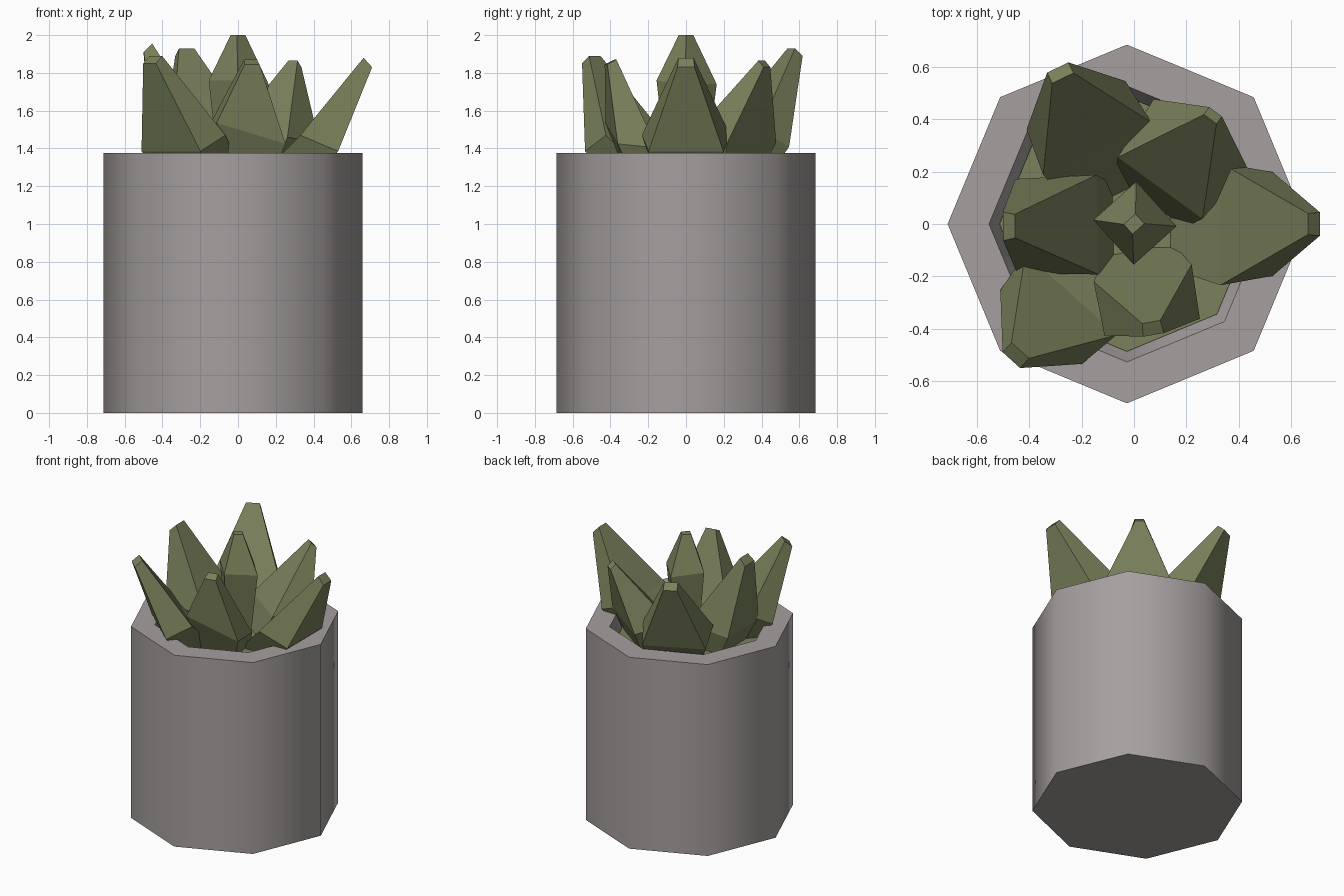
import bpy, bmesh, math

if "Cube" in bpy.data.objects:
    bpy.data.objects.remove(bpy.data.objects["Cube"])

def material(name, rgb):
    m = bpy.data.materials.new(name)
    m.diffuse_color = (*rgb, 1)
    m.use_nodes = True
    m.node_tree.nodes["Principled BSDF"].inputs["Base Color"].default_value = m.diffuse_color
    return m

GREY = material("stone grey", (0.38, 0.35, 0.345))
GREEN = material("succulent green", (0.195, 0.22, 0.105))

def loft(name, loops, mat):
    """Skin a list of equal-length loops and cap both ends."""
    bm = bmesh.new()
    rings = [[bm.verts.new(p) for p in loop] for loop in loops]
    n = len(rings[0])
    for a, b in zip(rings, rings[1:]):
        for i in range(n):
            j = (i + 1) % n
            bm.faces.new((a[i], a[j], b[j], b[i]))
    bm.faces.new(rings[0][::-1])
    bm.faces.new(rings[-1])
    bmesh.ops.recalc_face_normals(bm, faces=bm.faces)
    me = bpy.data.meshes.new(name)
    bm.to_mesh(me)
    bm.free()
    me.materials.append(mat)
    ob = bpy.data.objects.new(name, me)
    bpy.context.collection.objects.link(ob)
    return ob

CX, SIDES = -0.027, 8

def ring(r, z):
    return [(CX + r * math.cos(math.tau * i / SIDES),
             r * math.sin(math.tau * i / SIDES), z) for i in range(SIDES)]

# Octagonal pot with a shallow tapered recess
pot = loft("pot", [ring(0.685, 0), ring(0.685, 1.375),
                   ring(0.527, 1.375), ring(0.485, 1.26)], GREY)
bpy.context.view_layer.objects.active = pot
pot.select_set(True)
bpy.ops.object.shade_smooth_by_angle(angle=math.radians(50))
pot.select_set(False)

# Green plant base filling the recess
loft("plant_base", [ring(0.485, 1.25), ring(0.487, 1.28)], GREEN)

def leaf(name, az, tip, mid, base, tilt=0):
    """Each section: inner (r, z), outer (r, z), inner and outer half width."""
    c, s = math.cos(math.radians(az)), math.sin(math.radians(az))
    loops = []
    for k, (ri, zi, ro, zo, wi, wo) in enumerate((base, mid, tip)):
        t = tilt if k == 1 else 0
        pts = [(ri, -wi, zi), (ro, -wo, zo), (ro, wo, zo), (ri, wi, zi)]
        loops.append([(r * c - w * s, r * s + w * c, z + t * w) for r, w, z in pts])
    loft(name, loops, GREEN)

# Outer leaves, counter-clockwise from the right
leaf("leaf_right", 0, (0.665, 1.88, 0.71, 1.83, 0.04, 0.045),
     (0.33, 1.47, 0.53, 1.385, 0.234, 0.198), (0.08, 1.22, 0.36, 1.2, 0.15, 0.13))
leaf("leaf_back_right", 54, (0.495, 1.865, 0.53, 1.83, 0.03, 0.03),
     (0.17, 1.46, 0.43, 1.43, 0.20, 0.22), (0.08, 1.22, 0.33, 1.2, 0.15, 0.14))
leaf("leaf_back_left", 116, (0.62, 1.93, 0.665, 1.89, 0.045, 0.045),
     (0.32, 1.5, 0.505, 1.41, 0.23, 0.21), (0.08, 1.22, 0.38, 1.2, 0.15, 0.14))
leaf("leaf_left", 181, (0.455, 1.955, 0.50, 1.91, 0.045, 0.055),
     (0.14, 1.46, 0.45, 1.43, 0.19, 0.18), (0.06, 1.22, 0.33, 1.2, 0.14, 0.13))
leaf("leaf_front_left", 228, (0.65, 1.89, 0.70, 1.85, 0.045, 0.045),
     (0.36, 1.47, 0.53, 1.385, 0.234, 0.21), (0.08, 1.22, 0.38, 1.2, 0.15, 0.14))
leaf("leaf_front", 280, (0.38, 1.87, 0.43, 1.845, 0.035, 0.04),
     (0.19, 1.46, 0.40, 1.48, 0.19, 0.185), (0.08, 1.22, 0.28, 1.2, 0.12, 0.11), -0.3)

# Upright centre bud, widest high up
leaf("centre_bud", 42, (-0.03, 2.0, 0.03, 2.0, 0.025, 0.025),
     (-0.105, 1.76, 0.115, 1.74, 0.115, 0.115), (-0.07, 1.24, 0.07, 1.24, 0.07, 0.07))
